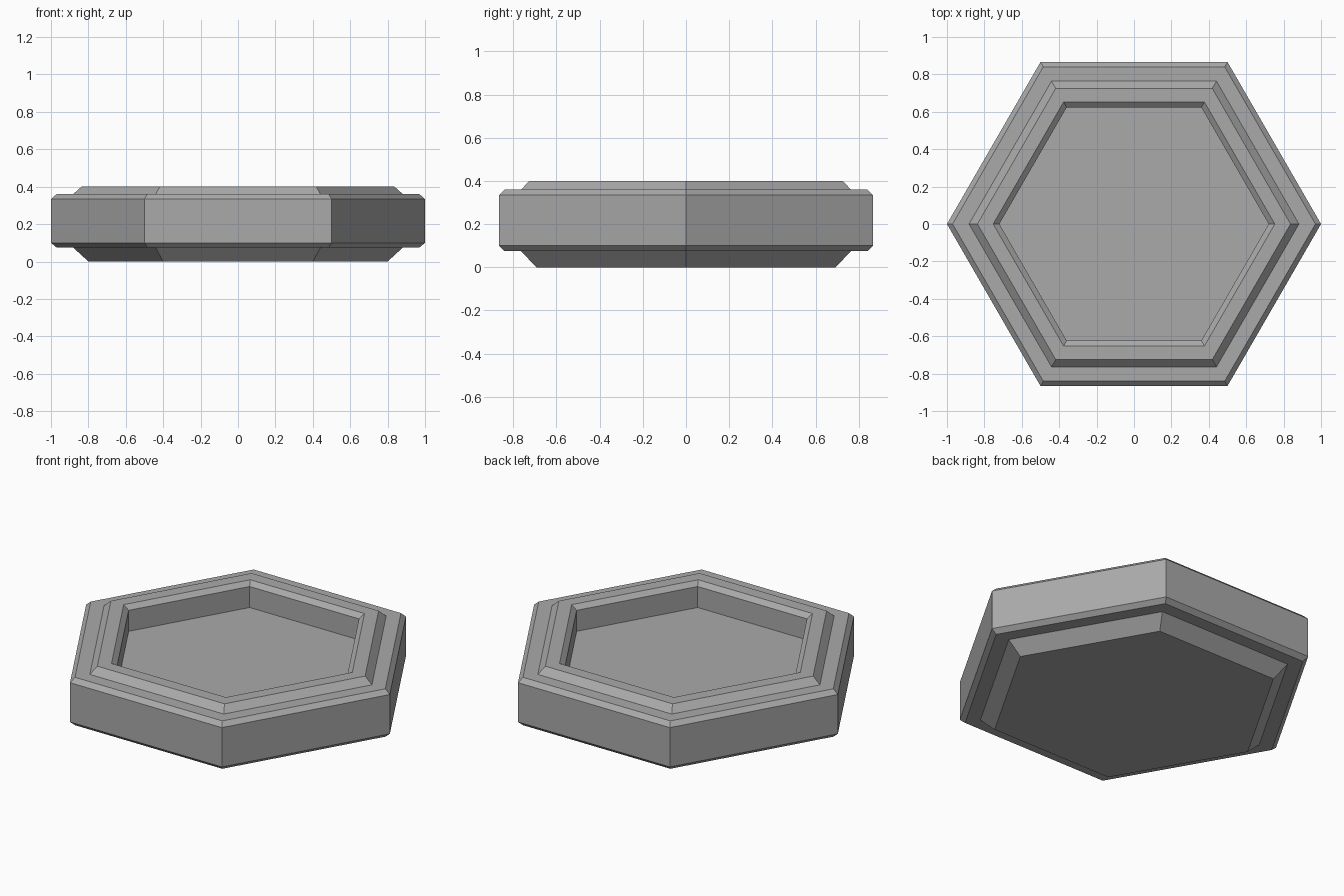
import bpy
import bmesh
import math

cube = bpy.data.objects.get("Cube")
if cube:
    bpy.data.objects.remove(cube, do_unlink=True)

SIDES = 6

# Single stone-grey material
grey = bpy.data.materials.new("stone_grey")
grey.use_nodes = True
colour = (0.4, 0.4, 0.4, 1.0)
grey.diffuse_color = colour
bsdf = grey.node_tree.nodes["Principled BSDF"]
bsdf.inputs["Base Color"].default_value = colour
bsdf.inputs["Roughness"].default_value = 0.8

# Half-section as (corner radius, height), from the underside to the recessed floor
profile = [
    (0.80, 0.0), (0.882, 0.075),                              # tapered foot
    (0.97, 0.075), (1.0, 0.10), (1.0, 0.334), (0.97, 0.36),   # chamfered body
    (0.882, 0.36), (0.837, 0.40),                             # raised rim
    (0.753, 0.40), (0.72, 0.375), (0.72, 0.25),               # recess
]


def ring(bm, radius, z):
    step = math.tau / SIDES
    return [bm.verts.new((radius * math.cos(i * step), radius * math.sin(i * step), z))
            for i in range(SIDES)]


# Hexagonal tray lofted through the section
bm = bmesh.new()
rings = [ring(bm, r, z) for r, z in profile]
for low, high in zip(rings, rings[1:]):
    for i in range(SIDES):
        j = (i + 1) % SIDES
        bm.faces.new((low[i], low[j], high[j], high[i]))
bm.faces.new(list(reversed(rings[0])))   # underside
bm.faces.new(rings[-1])                  # recessed floor
bmesh.ops.recalc_face_normals(bm, faces=bm.faces)

mesh = bpy.data.meshes.new("hexagonal_tray")
bm.to_mesh(mesh)
bm.free()
mesh.materials.append(grey)
tray = bpy.data.objects.new("hexagonal_tray", mesh)
bpy.context.collection.objects.link(tray)
